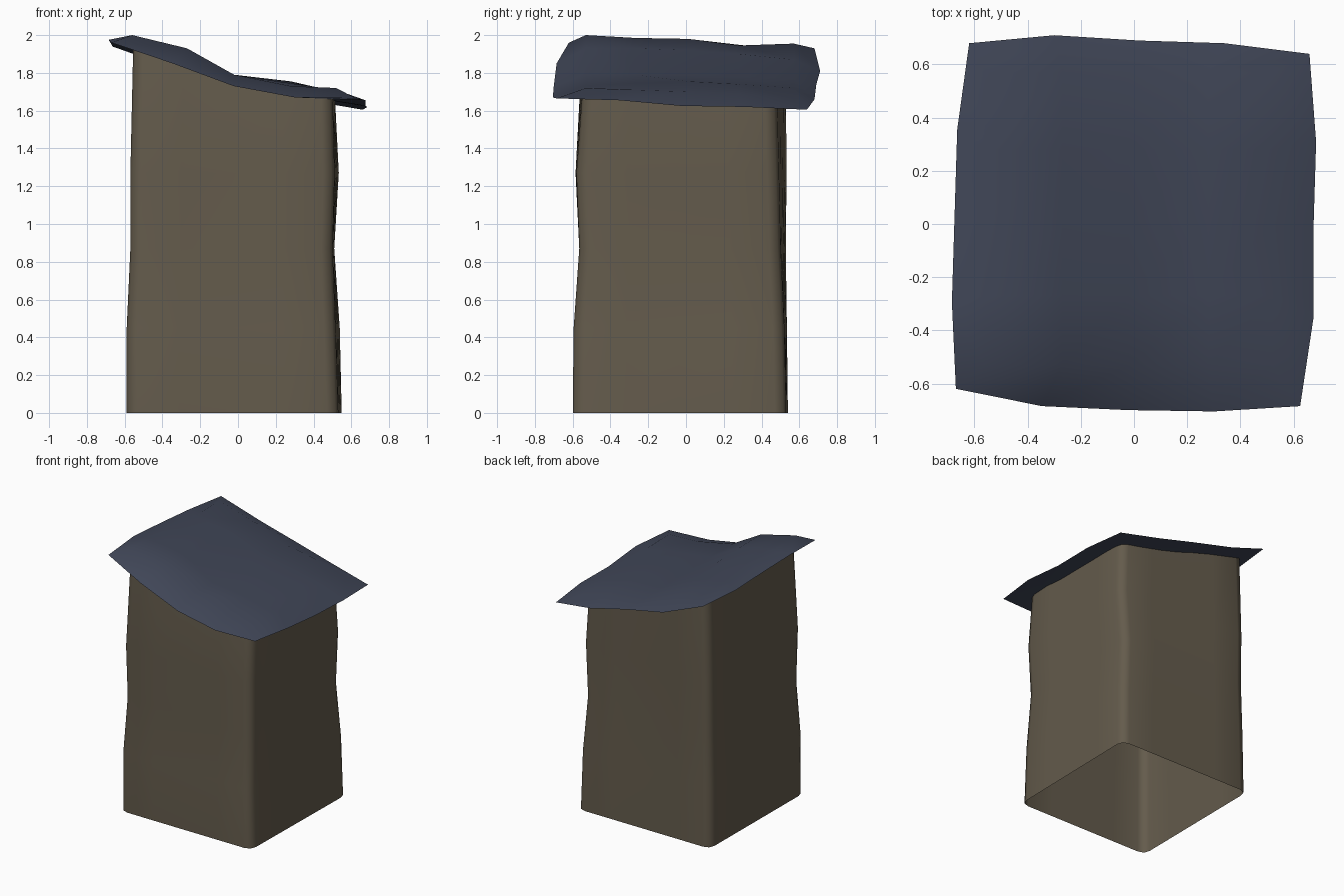
import bpy, bmesh, math
from mathutils import Vector

if "Cube" in bpy.data.objects:
    bpy.data.objects.remove(bpy.data.objects["Cube"])


def material(name, rgb):
    m = bpy.data.materials.new(name)
    m.diffuse_color = (*rgb, 1)
    m.use_nodes = True
    m.node_tree.nodes["Principled BSDF"].inputs["Base Color"].default_value = m.diffuse_color
    return m


def finish(name, bm, mat, angle):
    bmesh.ops.recalc_face_normals(bm, faces=bm.faces)
    me = bpy.data.meshes.new(name)
    bm.to_mesh(me)
    bm.free()
    me.materials.append(mat)
    ob = bpy.data.objects.new(name, me)
    bpy.context.collection.objects.link(ob)
    bpy.ops.object.select_all(action='DESELECT')
    ob.select_set(True)
    bpy.context.view_layer.objects.active = ob
    bpy.ops.object.shade_smooth_by_angle(angle=math.radians(angle))
    return ob


def lerp(a, b, t):
    return a + (b - a) * t


# Underside heights of the roof, rows run front to back, columns left to right
UNDER = [[1.96, 1.85, 1.73, 1.67, 1.665],
         [1.975, 1.87, 1.75, 1.68, 1.655],
         [1.96, 1.87, 1.75, 1.68, 1.625],
         [1.94, 1.86, 1.75, 1.68, 1.62],
         [1.93, 1.81, 1.74, 1.66, 1.605]]
# Upper surface heights, on a slightly smaller grid
UPPER = [[2.0, 1.93, 1.79, 1.73, 1.72],
         [1.985, 1.93, 1.79, 1.745, 1.71],
         [1.98, 1.92, 1.785, 1.755, 1.70],
         [1.945, 1.90, 1.78, 1.74, 1.69],
         [1.955, 1.87, 1.77, 1.72, 1.66]]
# Uneven eaves
LEFT = [-.67, -.685, -.675, -.665, -.62]
RIGHT = [.625, .675, .675, .685, .66]
FRONT = [-.62, -.685, -.70, -.705, -.685]
BACK = [.68, .71, .69, .68, .64]
TOP_X = [-.56, -.27, -.02, .28, .52]
TOP_Y = [-.53, -.27, .01, .28, .57]


def under_z(x, y):
    u = min(max((x + .67) / 1.34 * 4, 0), 3.999)
    v = min(max((y + .69) / 1.38 * 4, 0), 3.999)
    i, j = int(u), int(v)
    return lerp(lerp(UNDER[j][i], UNDER[j][i + 1], u - i),
                lerp(UNDER[j + 1][i], UNDER[j + 1][i + 1], u - i), v - j)


# Roof: two warped sheets joined by a sloping rim
bm = bmesh.new()
R = range(5)
low = [[bm.verts.new((lerp(LEFT[j], RIGHT[j], i / 4),
                      lerp(FRONT[i], BACK[i], j / 4), UNDER[j][i])) for i in R] for j in R]
top = [[bm.verts.new((TOP_X[i], TOP_Y[j], UPPER[j][i])) for i in R] for j in R]
for g in (low, top):
    for j in range(4):
        for i in range(4):
            bm.faces.new((g[j][i], g[j][i + 1], g[j + 1][i + 1], g[j + 1][i]))
rim = ([(0, i) for i in range(4)] + [(j, 4) for j in range(4)]
       + [(4, i) for i in range(4, 0, -1)] + [(j, 0) for j in range(4, 0, -1)])
for k, (a, b) in enumerate(rim):
    c, d = rim[(k + 1) % len(rim)]
    bm.faces.new((low[a][b], low[c][d], top[c][d], top[a][b]))
finish("roof", bm, material("slate blue", (.051, .061, .095)), 70)

# Walls: rounded square rings, corners listed front-left, front-right, back-right, back-left
RINGS = [
    (0, [(-.59, -.59), (.53, -.60), (.55, .53), (-.58, .54)]),
    (.45, [(-.59, -.59), (.515, -.595), (.54, .52), (-.575, .535)]),
    (.87, [(-.57, -.565), (.50, -.565), (.51, .50), (-.565, .53)]),
    (1.27, [(-.57, -.585), (.51, -.58), (.535, .49), (-.565, .535)]),
    (None, [(-.555, -.55), (.50, -.55), (.515, .48), (-.55, .53)]),
]


def ring_points(corners, r=.06):
    pts = []
    c = [Vector(p) for p in corners]
    for k in range(4):
        p, prev, nxt = c[k], c[k - 1], c[(k + 1) % 4]
        a = p + (prev - p).normalized() * r
        b = p + (nxt - p).normalized() * r
        pts += [a, (a + b + p * 2) / 4, b]
        pts += [p.lerp(nxt, t) for t in (.25, .5, .75)]
    return pts


bm = bmesh.new()
rows = []
for z, corners in RINGS:
    rows.append([bm.verts.new((p.x, p.y, under_z(p.x, p.y) + .01 if z is None else z))
                 for p in ring_points(corners)])
for lo, hi in zip(rows, rows[1:]):
    n = len(lo)
    for k in range(n):
        bm.faces.new((lo[k], lo[(k + 1) % n], hi[(k + 1) % n], hi[k]))
finish("walls", bm, material("weathered brown", (.127, .105, .072)), 60)
